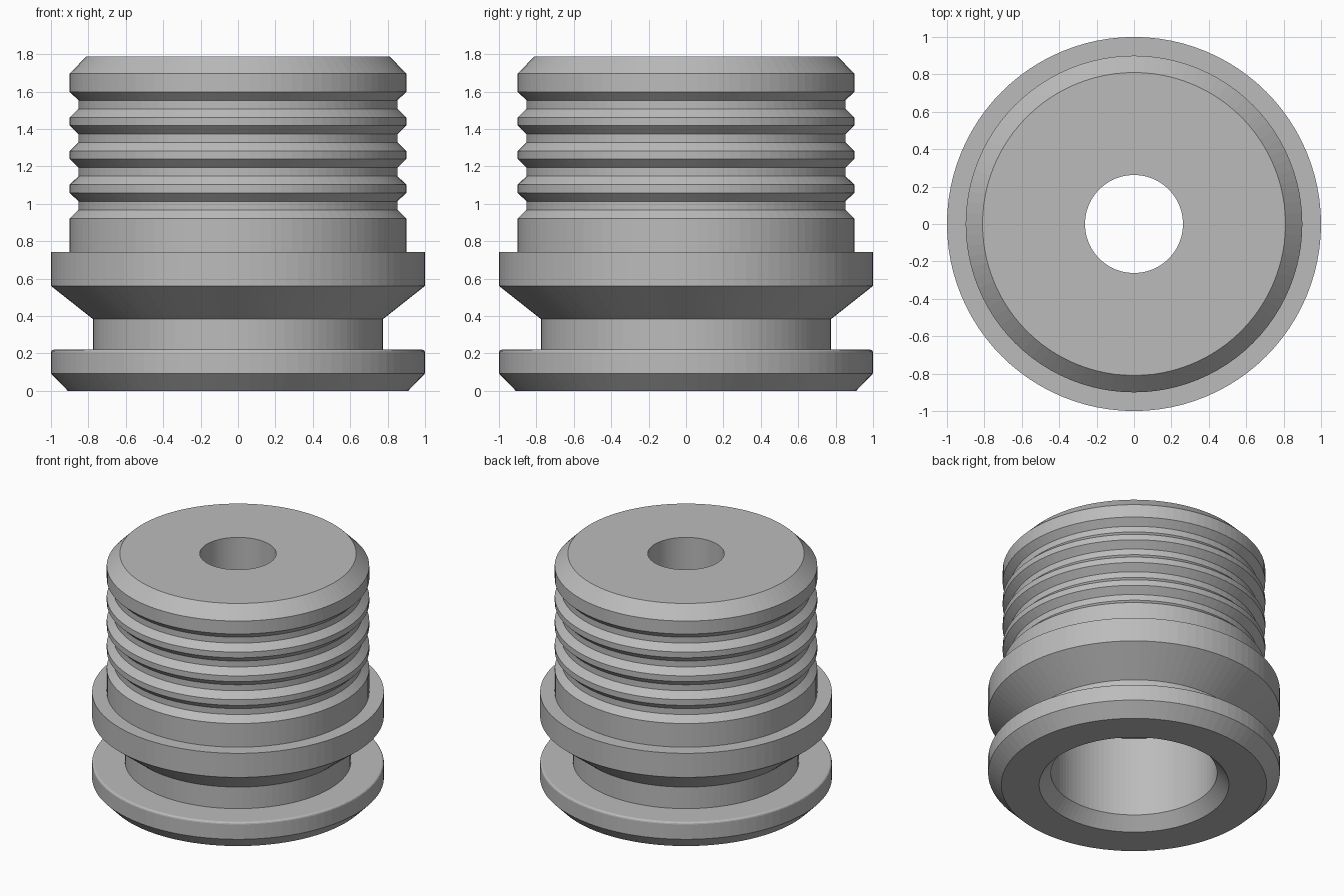
import bpy
import bmesh
from math import pi, sin, cos
from mathutils import Vector

if "Cube" in bpy.data.objects:
    bpy.data.objects.remove(bpy.data.objects["Cube"], do_unlink=True)

SEGMENTS = 96

grey = bpy.data.materials.new("plain grey")
grey.use_nodes = True
colour = (0.5, 0.5, 0.5, 1)
grey.diffuse_color = colour
grey.node_tree.nodes["Principled BSDF"].inputs["Base Color"].default_value = colour


def lathe(name, profile):
    """Revolve a closed (radius, height) outline around the z axis."""
    bm = bmesh.new()
    verts = [bm.verts.new((r, 0, z)) for r, z in profile]
    edges = [bm.edges.new((a, b)) for a, b in zip(verts, verts[1:] + verts[:1])]
    bmesh.ops.spin(bm, geom=verts + edges, cent=Vector(), axis=(0, 0, 1),
                   angle=2 * pi, steps=SEGMENTS, use_merge=True)
    bmesh.ops.remove_doubles(bm, verts=bm.verts, dist=0.0001)
    bmesh.ops.recalc_face_normals(bm, faces=bm.faces)
    mesh = bpy.data.meshes.new(name)
    bm.to_mesh(mesh)
    bm.free()
    mesh.materials.append(grey)
    obj = bpy.data.objects.new(name, mesh)
    bpy.context.collection.objects.link(obj)
    return obj


# Base flange with a bevelled underside and a softly rounded upper rim
profile = [(0.91, 0), (1, 0.093)]
ROUND = 0.015
for i in range(4):
    a = i * pi / 6
    profile.append((1 - ROUND + ROUND * cos(a), 0.22 - ROUND + ROUND * sin(a)))

# Neck, flared collar and lower barrel
profile += [(0.775, 0.22), (0.775, 0.383), (1, 0.561), (1, 0.743), (0.9, 0.743)]

# Four identical grooves around the barrel
for i in range(4):
    z = 0.922 + i * 0.18
    profile += [(0.9, z), (0.853, z + 0.046), (0.853, z + 0.091), (0.9, z + 0.137)]

# Bevelled head, narrow through hole, wide lower bore with a bevelled mouth
profile += [(0.9, 1.697), (0.81, 1.788), (0.262, 1.788), (0.262, 0.693),
            (0.57, 0.693), (0.57, 0.09), (0.65, 0)]

lathe("grooved_plug_body", profile)
